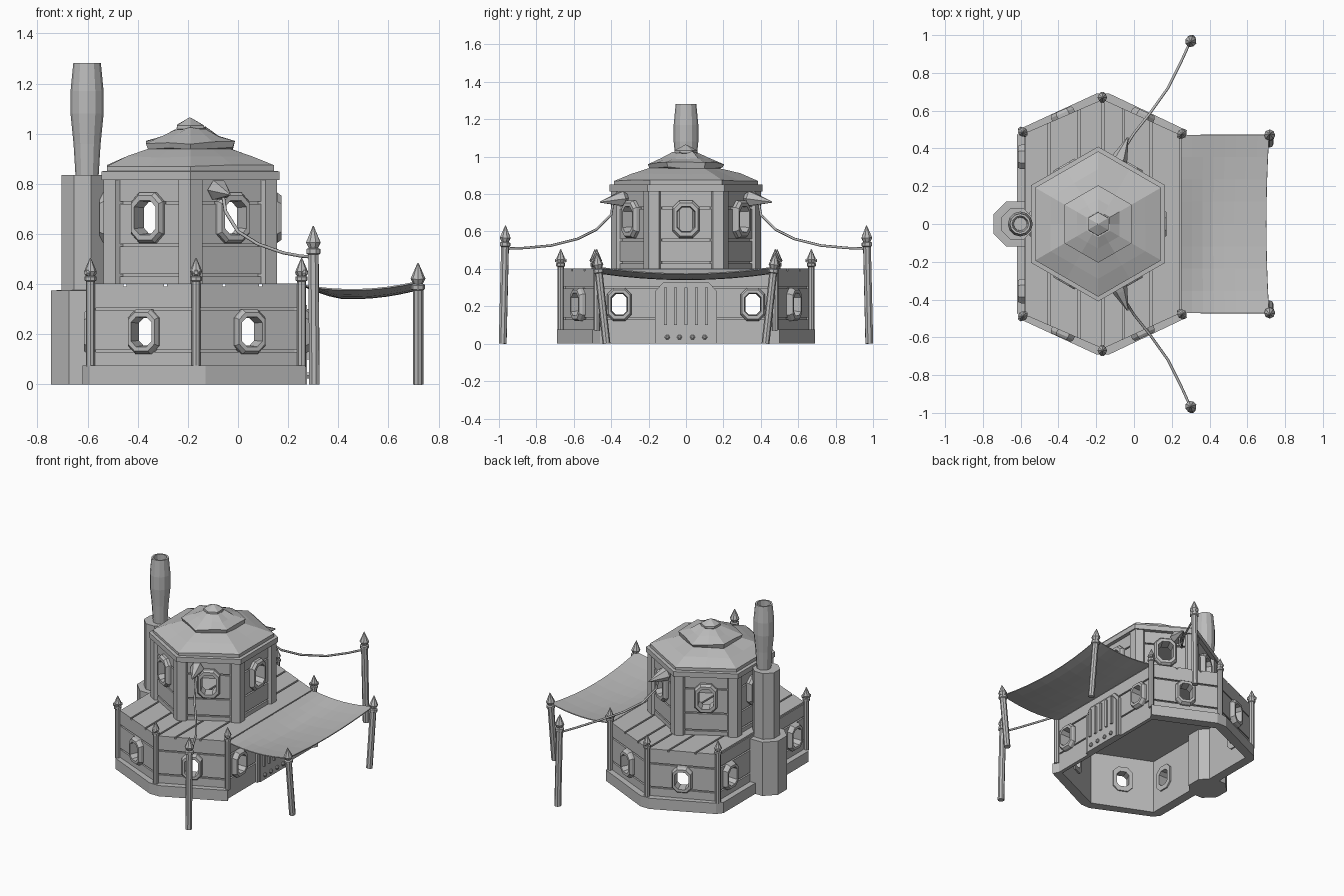
import bpy, bmesh, math, random
from mathutils import Vector, Matrix

if "Cube" in bpy.data.objects:
    bpy.data.objects.remove(bpy.data.objects["Cube"])

random.seed(4)
grey = bpy.data.materials.new("stone_grey")
grey.diffuse_color = (0.5, 0.5, 0.5, 1)
grey.use_nodes = True
grey.node_tree.nodes["Principled BSDF"].inputs["Base Color"].default_value = grey.diffuse_color


def finish(name, bm, matrix=None):
    bmesh.ops.recalc_face_normals(bm, faces=bm.faces)
    me = bpy.data.meshes.new(name)
    bm.to_mesh(me)
    bm.free()
    ob = bpy.data.objects.new(name, me)
    bpy.context.collection.objects.link(ob)
    me.materials.append(grey)
    if matrix is not None:
        ob.matrix_world = matrix
    return ob


def loft(name, rings, matrix=None, caps=True, loop=False):
    """Skin a list of equally sized point rings."""
    bm = bmesh.new()
    vs = [[bm.verts.new(p) for p in r] for r in rings]
    n = len(vs[0])
    for a, b in zip(vs, vs[1:] + vs[:1] if loop else vs[1:]):
        for i in range(n):
            bm.faces.new((a[i], a[(i + 1) % n], b[(i + 1) % n], b[i]))
    if caps and not loop:
        bm.faces.new(vs[0])
        bm.faces.new(vs[-1])
    return finish(name, bm, matrix)


def prism(name, pts, z0, z1):
    return loft(name, [[(x, y, z) for x, y in pts] for z in (z0, z1)])


def ring(r, z, n, turn=0.0):
    return [(r * math.cos(turn + math.tau * i / n), r * math.sin(turn + math.tau * i / n), z) for i in range(n)]


def lathe(name, profile, n, start, aim=(0, 0, 1), turn=0.0, caps=True):
    m = Matrix.Translation(start) @ Vector(aim).to_track_quat('Z', 'Y').to_matrix().to_4x4()
    return loft(name, [ring(r, z, n, turn) for r, z in profile], m, caps)


def octagon(w, h, s, depth):
    c = 0.5 * w
    pts = [(w, c - h), (w, h - c), (w - c, h), (c - w, h), (-w, h - c), (-w, c - h), (c - w, -h), (w - c, -h)]
    return [(x * s, depth, z * s) for x, z in pts]


def wall(name, p, q, z0, z1, grooves, windows, w, h, zc):
    """Planked wall from p to q with framed octagonal openings."""
    p, q = Vector((*p, 0)), Vector((*q, 0))
    u = (q - p).normalized()
    n = Vector((u.y, -u.x, 0))
    L = (q - p).length
    m = Matrix(((u.x, n.x, 0, p.x), (u.y, n.y, 0, p.y), (0, 0, 1, 0), (0, 0, 0, 1)))
    prof = [(-0.025, z0), (0, z0)]
    for g in grooves:
        prof += [(0, g - 0.005), (-0.012, g - 0.005), (-0.012, g + 0.005), (0, g + 0.005)]
    prof += [(0, z1), (-0.025, z1)]
    ob = loft(name, [[(x, d, z) for d, z in prof] for x in (0, L)], m)
    for t in windows:
        wm = m @ Matrix.Translation((t * L, 0, zc))
        cut = loft("cutter", [octagon(w, h, 0.8, d) for d in (-0.1, 0.1)], wm)
        mod = ob.modifiers.new("opening", 'BOOLEAN')
        mod.operation, mod.object = 'DIFFERENCE', cut
        bpy.context.view_layer.objects.active = ob
        bpy.ops.object.modifier_apply(modifier=mod.name)
        bpy.data.objects.remove(cut)
        loft(name + "_window_frame", [octagon(w, h, s, d) for s, d in
             ((1, -0.035), (1, 0.018), (0.88, 0.034), (0.68, 0.034), (0.62, -0.035))], wm, loop=True)


# lower storey: six planked walls
low = [(.25, -.47), (.25, .47), (-.165, .66), (-.58, .48), (-.58, -.48), (-.165, -.66)]
for i in range(6):
    wins = {0: (.12, .88), 3: (.13, .87)}.get(i, (.5,))
    wall("lower_wall", low[i], low[(i + 1) % 6], 0, .388, (.135, .3), wins, .065, .088, .21)

# plinth, open at the door side
half = [(.27, .5), (-.13, .69), (-.2, .69), (-.59, .51), (-.62, .47)]
inner = [(.25, .46), (-.165, .65), (-.57, .47)]
prism("plinth", half + [(x, -y) for x, y in half[::-1]] + [(x, -y) for x, y in inner] + inner[::-1], 0, .075)


# deck planks over a thin slab
def half_width(x):
    return .66 - (.18 * (-.165 - x) / .415 if x < -.165 else .19 * (x + .165) / .415)


prism("deck_slab", low, .378, .39)
cuts = [-.58, -.45, -.29, -.165, -.055, .09, .25]
for a, b in zip(cuts, cuts[1:]):
    a, b = a + .006, b - .006
    ha, hb = half_width(a), half_width(b)
    prism("deck_plank", [(a, -ha), (b, -hb), (b, hb), (a, ha)], .39, .402)


# pointed posts
def post(name, base, top, r):
    d = Vector(top) - Vector(base)
    L = d.length
    lathe(name, [(r, 0), (r, L - 5.2 * r), (r * 1.35, L - 5 * r), (r * 1.35, L - 4.2 * r), (r * .9, L - 4 * r),
                 (r * 1.4, L - 3 * r), (r * .1, L)], 8, base, d)


for x, y in low:
    k = 1.015
    post("corner_post", (x * k, y * k, .07), (x * k, y * k, .505), .018)
    lathe("post_knob", [(.008, -.03), (.014, -.02), (.014, .02), (.008, .03)], 6, (x * k, y * k, .445), (x + .17, y, 0))

# door with bars and studs
door = [(-.165, 0), (.165, 0), (.165, .28), (.12, .33), (-.12, .33), (-.165, .28)]
loft("door_frame", [[(x, y, z) for y, z in door] for x in (.24, .268)])
loft("door_panel", [[(x, y * .88, z * .96) for y, z in door] for x in (.24, .276)])
for i in range(5):
    y = -.11 + .055 * i
    loft("door_bar", [[(x, y - .008, .1), (x, y + .008, .1), (x, y + .008, .3), (x, y - .008, .3)] for x in (.27, .288)])
for y in (-.1, -.035, .035, .1):
    lathe("door_stud", [(.014, 0), (.014, .012), (.006, .018)], 6, (.272, y, .035), (1, 0, 0))

# upper storey
C = Vector((-.19, 0))


def hexa(r):
    return [(C.x + r * math.cos(math.radians(60 * i - 30)), r * math.sin(math.radians(60 * i - 30))) for i in range(6)]


up = hexa(.38)
for i in range(6):
    wall("tower_wall", up[i], up[(i + 1) % 6], .4, .825, (.435, .555, .725), (.5,), .072, .1, .665)
    # angled corner boards
    o, k = hexa(.4), hexa(.36)
    a, b, c = Vector(o[i - 1]), Vector(o[i]), Vector(o[(i + 1) % 6])
    e, f = (a - b).normalized() * .055, (c - b).normalized() * .055
    s = Vector(k[i])
    prism("tower_corner", [b + e, b, b + f, s + f, s, s + e], .4, .825)

# roof tiers
apex = (C.x, 0, 0)
T = math.radians(30)
lathe("eave", [(.36, .815), (.41, .815), (.41, .85), (.38, .852)], 6, apex, turn=T)
tiers = [("lower_roof", [(.385, .848), (.385, .872), (.29, .908), (.19, .938)], .004),
         ("upper_roof", [(.17, .93), (.195, .94), (.205, .965), (.13, .992), (.07, 1.022)], .007),
         ("roof_cap", [(.045, 1.01), (.063, 1.02), (.062, 1.034), (.004, 1.064)], .002)]
for name, prof, j in tiers:
    ob = lathe(name, prof, 12 if j > .003 else 6, apex, turn=T)
    for i, v in enumerate(ob.data.vertices):
        if j > .003 and i % 2:  # mid-edge points lie on the flat hexagon sides
            v.co.x *= .866
            v.co.y *= .866
        v.co.z += random.uniform(-j, j)

# chimney
lathe("chimney_base", [(.13, 0), (.13, .375), (.1, .376)], 8, (-.625, 0, 0), turn=math.pi / 8)
lathe("chimney_stack", [(.09, .3), (.09, .835)], 8, (-.62, 0, 0), turn=math.pi / 8)
lathe("chimney_pipe", [(.046, .83), (.054, .96), (.066, 1.08), (.066, 1.17), (.055, 1.282), (.043, 1.282),
                       (.045, 1.1), (.035, .9)], 12, (-.602, 0, 0))

for s in (1, -1):
    # rope posts, wall hooks and ropes
    post("rope_post", (.305, s * .98, 0), (.3, s * .965, .632), .022)
    lathe("rope_hook", [(.02, 0), (.045, .03), (.04, .05), (.004, .16)], 6, (-.09, s * .31, .78), (.05, s * .13, -.02))
    cu = bpy.data.curves.new("rope", 'CURVE')
    cu.dimensions = '3D'
    cu.bevel_depth, cu.bevel_resolution = .007, 1
    sp = cu.splines.new('POLY')
    path = [(-.06, .39, .755), (-.05, .4, .69), (0, .48, .61), (.08, .58, .56), (.18, .72, .525), (.25, .86, .512), (.3, .97, .508)]
    sp.points.add(len(path) - 1)
    for pt, (x, y, z) in zip(sp.points, path):
        pt.co = (x, s * y, z, 1)
    rope = bpy.data.objects.new("rope", cu)
    bpy.context.collection.objects.link(rope)
    cu.materials.append(grey)
    # leaning awning poles
    post("awning_pole", (.718, s * .425, 0), (.718, s * .478, .485), .021)

# sagging awning
bm = bmesh.new()
N = 8
grid = []
for i in range(N + 1):
    u = i / N
    row = []
    for j in range(N + 1):
        v = 2 * j / N - 1
        sag = 1 - v * v
        x = .25 + .465 * u - .015 * sag * u
        z = .4 + .012 * u - .1 * u * (1 - u) - .035 * sag * min(1, 3 * u)
        row.append(bm.verts.new((x, v * .472, z)))
    grid.append(row)
for i in range(N):
    for j in range(N):
        bm.faces.new((grid[i][j], grid[i + 1][j], grid[i + 1][j + 1], grid[i][j + 1]))
awning = finish("awning", bm)
awning.modifiers.new("cloth", 'SOLIDIFY').thickness = .006
